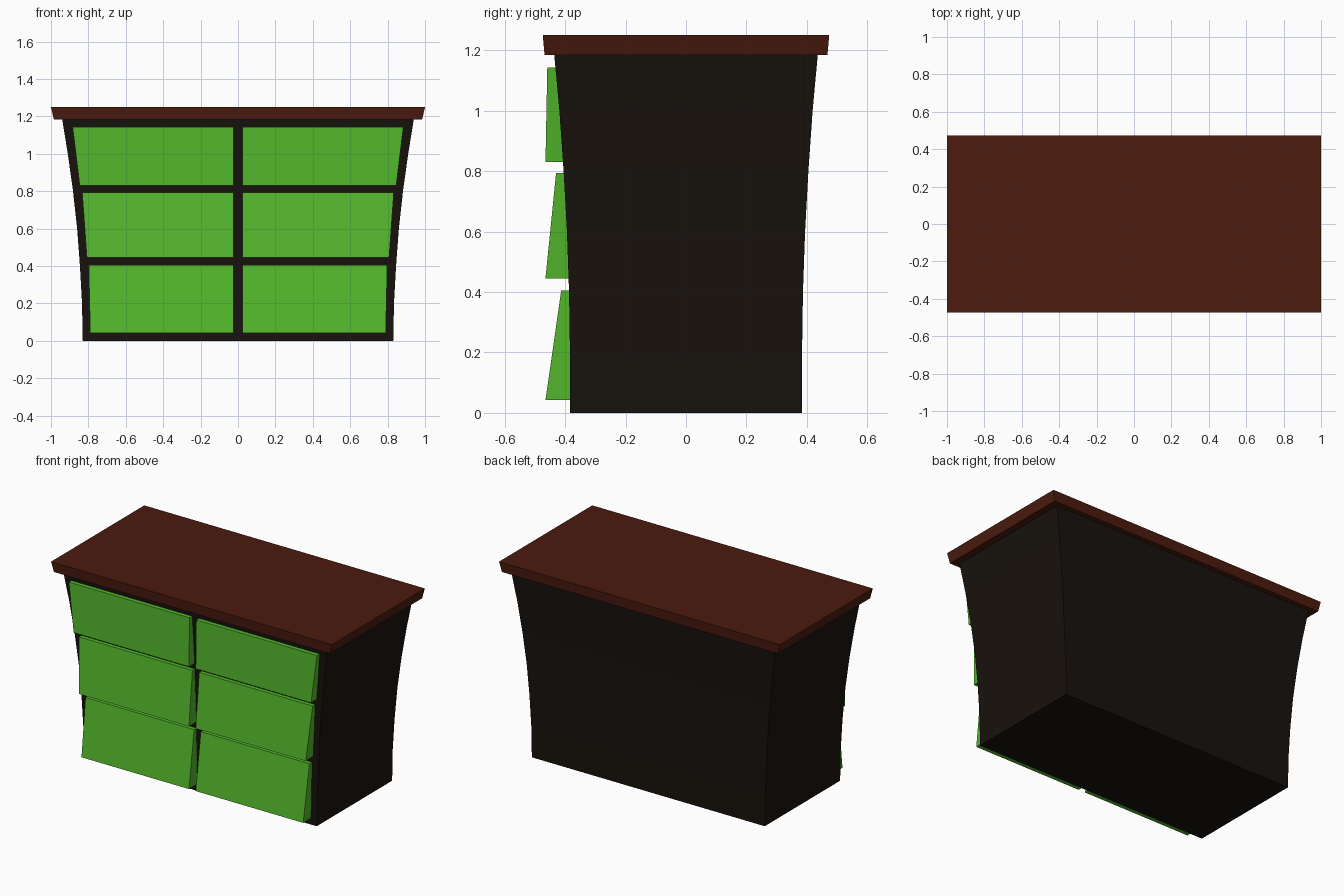
import bpy, bmesh

if "Cube" in bpy.data.objects:
    bpy.data.objects.remove(bpy.data.objects["Cube"])


def material(name, rgb):
    m = bpy.data.materials.new(name)
    m.diffuse_color = (*rgb, 1)
    m.use_nodes = True
    m.node_tree.nodes["Principled BSDF"].inputs["Base Color"].default_value = m.diffuse_color
    return m


def loft(name, rings, mat):
    """Closed solid through stacked rectangles (z, x0, x1, y0, y1)."""
    bm = bmesh.new()
    loops = [[bm.verts.new((x, y, z)) for x, y in
              ((x0, y0), (x1, y0), (x1, y1), (x0, y1))]
             for z, x0, x1, y0, y1 in rings]
    for lo, hi in zip(loops, loops[1:]):
        for i in range(4):
            j = (i + 1) % 4
            bm.faces.new((lo[i], lo[j], hi[j], hi[i]))
    bm.faces.new(loops[0][::-1])
    bm.faces.new(loops[-1])
    bmesh.ops.recalc_face_normals(bm, faces=bm.faces)
    me = bpy.data.meshes.new(name)
    bm.to_mesh(me)
    bm.free()
    me.materials.append(mat)
    ob = bpy.data.objects.new(name, me)
    bpy.context.collection.objects.link(ob)
    return ob


dark = material("dark_wood", (0.009, 0.006, 0.004))
red = material("red_wood", (0.072, 0.011, 0.0045))
green = material("green_paint", (0.087, 0.474, 0.025))

# Flared carcass: (z, half width, half depth)
flare = [(0, .83, .384), (.2, .834, .384), (.4, .845, .387), (.6, .86, .394),
         (.8, .882, .405), (1.0, .91, .419), (1.185, .94, .436)]
loft("carcass", [(z, -w, w, -d, d) for z, w, d in flare], dark)

# Overhanging top board, slightly wider at its upper edge
loft("top_board", [(1.185, -.985, .985, -.468, .468),
                   (1.25, -1, 1, -.474, .474)], red)

# Wedge drawer fronts: (z, outer x, front y, back y) at bottom and top edges
rows = {
    "lower": [(.042, .79, -.465, -.383), (.405, .798, -.413, -.383)],
    "middle": [(.445, .808, -.465, -.387), (.793, .833, -.430, -.402)],
    "upper": [(.83, .846, -.465, -.405), (1.143, .884, -.459, -.43)],
}
for row, edges in rows.items():
    for side, s in (("left", -1), ("right", 1)):
        loft(f"{row}_{side}_drawer",
             [(z, s * .024, s * x, yf, yb) for z, x, yf, yb in edges], green)
